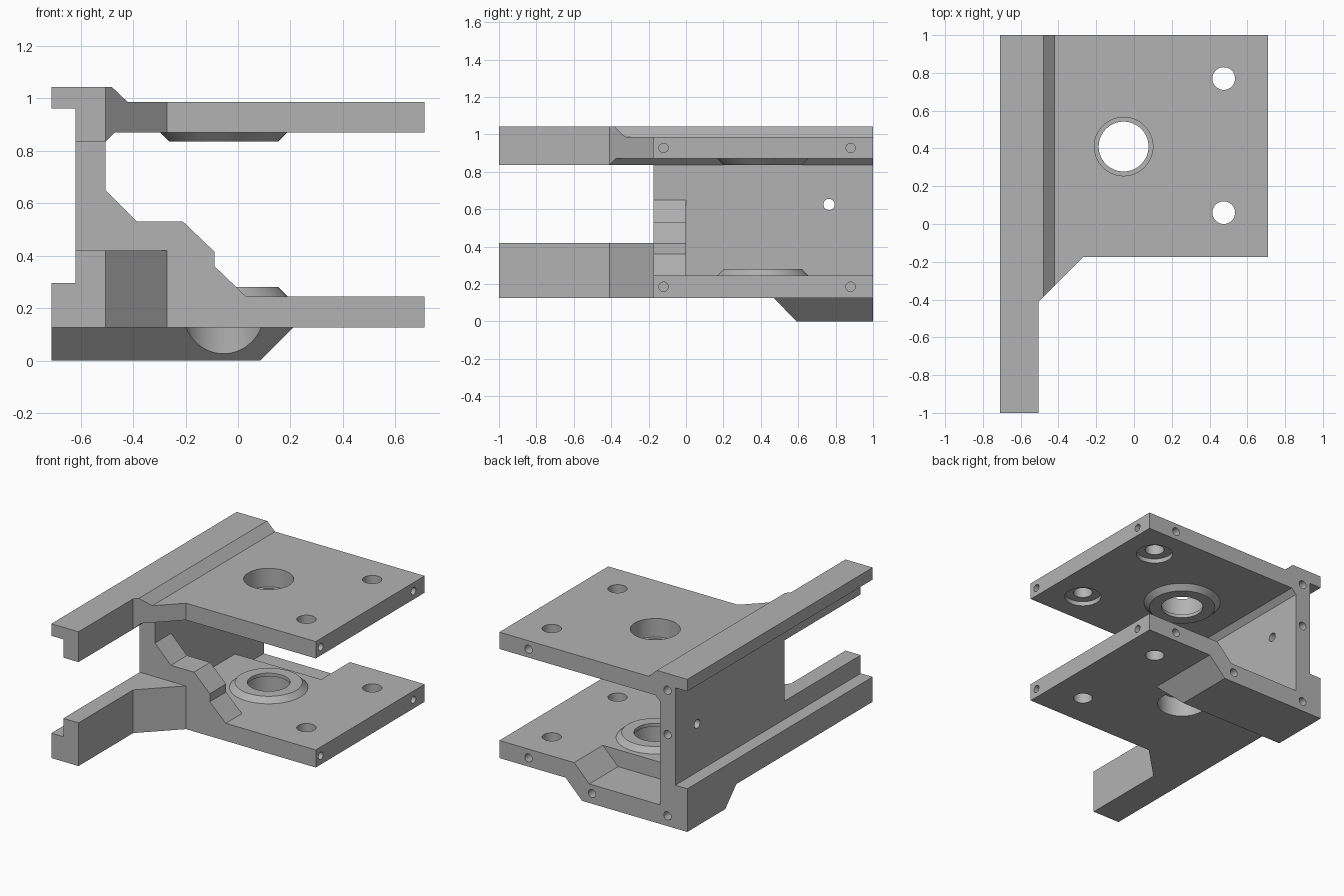
import bpy, bmesh, math
from mathutils import Vector

old = bpy.data.objects.get("Cube")
if old:
    bpy.data.objects.remove(old, do_unlink=True)

grey = bpy.data.materials.new("plain grey")
grey.use_nodes = True
GREY = (0.45, 0.45, 0.45, 1)
grey.diffuse_color = GREY
grey.node_tree.nodes["Principled BSDF"].inputs["Base Color"].default_value = GREY


def new_object(name, bm):
    bmesh.ops.recalc_face_normals(bm, faces=bm.faces)
    mesh = bpy.data.meshes.new(name)
    bm.to_mesh(mesh)
    bm.free()
    mesh.materials.append(grey)
    obj = bpy.data.objects.new(name, mesh)
    bpy.context.scene.collection.objects.link(obj)
    return obj


def prism(name, points, axis, lo, hi):
    """Extrude a profile, given in the two other axes, from lo to hi."""
    bm = bmesh.new()

    def place(a, b, c):
        return (a, c, b) if axis == "y" else (a, b, c)
    ring = [bm.verts.new(place(a, b, lo)) for a, b in points]
    face = bm.faces.new(ring)
    out = bmesh.ops.extrude_face_region(bm, geom=[face])
    shift = Vector(place(0, 0, hi - lo))
    verts = [g for g in out["geom"] if isinstance(g, bmesh.types.BMVert)]
    bmesh.ops.translate(bm, verts=verts, vec=shift)
    return new_object(name, bm)


def rod(name, start, end, r1, r2=None, sides=48):
    """Cylinder or cone between two points."""
    start, end = Vector(start), Vector(end)
    bm = bmesh.new()
    bmesh.ops.create_cone(bm, cap_ends=True, segments=sides, radius1=r1,
                          radius2=r1 if r2 is None else r2, depth=(end - start).length)
    turn = (end - start).to_track_quat("Z", "Y").to_matrix()
    bmesh.ops.rotate(bm, verts=bm.verts, matrix=turn)
    bmesh.ops.translate(bm, verts=bm.verts, vec=(start + end) / 2)
    return new_object(name, bm)


def combine(body, tool, operation):
    mod = body.modifiers.new("boolean", "BOOLEAN")
    mod.object, mod.operation, mod.solver = tool, operation, "EXACT"
    bpy.context.view_layer.objects.active = body
    bpy.ops.object.modifier_apply(modifier=mod.name)
    bpy.data.objects.remove(tool, do_unlink=True)


W, OUT, IN = 0.71, -0.62, -0.505      # half width, web outer and inner face
FRONT, RAIL = -0.175, -0.41           # plate front edge, gusset start
CX, CY = -0.055, 0.41                 # bearing centre

# Upper plate with its rail, trimmed in plan
body = prism("bracket", [(-W, 0.96), (OUT, 0.96), (OUT, 0.835), (IN, 0.835), (-0.47, 0.87),
                         (W, 0.87), (W, 0.985), (-0.42, 0.985), (-0.48, 1.042), (-W, 1.042)],
             "y", -1, 1)
plan_cut = [(IN, -1.1), (1, -1.1), (1, FRONT), (-0.27, FRONT), (IN, RAIL)]
combine(body, prism("plan_cutter", plan_cut, "z", 0.7, 1.2), "DIFFERENCE")

# Lower plate, rail, web, gusset and stepped rib
lower = prism("lower_rail", [(-W, 0.125), (IN, 0.125), (IN, 0.42), (OUT, 0.42),
                             (OUT, 0.295), (-W, 0.295)], "y", -1, 1)
web = prism("web", [(OUT, 0.125), (IN, 0.125), (IN, 0.835), (OUT, 0.835)], "y", FRONT, 1)
plate = prism("lower_plate", [(OUT, 0.125), (W, 0.125), (W, 0.245), (OUT, 0.245)], "y", FRONT, 1)
gusset = prism("gusset", [(IN - 0.05, RAIL), (IN, RAIL), (-0.27, FRONT), (-0.27, 0),
                          (IN - 0.05, 0)], "z", 0.125, 0.42)
rib = prism("stepped_rib", [(IN - 0.05, 0.2), (0.075, 0.2), (0.03, 0.245), (-0.09, 0.36),
                            (-0.09, 0.415), (-0.21, 0.53), (-0.385, 0.53), (IN, 0.65),
                            (IN - 0.05, 0.65)], "y", FRONT, 0)

# Underside block with two sloping sides
bm = bmesh.new()
for z, x_max, y_min in ((0, 0.085, 0.59), (0.125, 0.21, 0.47), (0.14, 0.21, 0.47)):
    for x in (-W, x_max):
        for y in (y_min, 1):
            bm.verts.new((x, y, z))
bmesh.ops.convex_hull(bm, input=bm.verts)
block = new_object("underside_block", bm)

# Conical bearing bosses
low_boss = rod("lower_boss", (CX, CY, 0.235), (CX, CY, 0.28), 0.253, 0.208, 64)
top_boss = rod("upper_boss", (CX, CY, 0.88), (CX, CY, 0.835), 0.253, 0.208, 64)

for part in (lower, plate, web, gusset, rib, block, low_boss, top_boss):
    combine(body, part, "UNION")

# Rear pocket in the lower plate
cutters = [prism("pocket", [(IN, 0.13), (0.03, 0.13), (0.165, 0.265), (IN, 0.265)],
                 "y", 0.69, 1.1)]

# Bearing seats and lips
cutters += [rod("bearing_bore", (CX, CY, -0.1), (CX, CY, 1.2), 0.132, sides=64),
            rod("lower_seat", (CX, CY, -0.1), (CX, CY, 0.257), 0.155, sides=64),
            rod("upper_seat", (CX, CY, 0.858), (CX, CY, 1.2), 0.155, sides=64)]

# Vertical bolt holes, counterbored under the upper plate
for y in (0.06, 0.77):
    cutters.append(rod("bolt_hole", (0.475, y, -0.1), (0.475, y, 1.2), 0.06))
    cutters.append(rod("counterbore", (0.475, y, 0.8), (0.475, y, 0.9), 0.115))

# Pin holes in the side and rear faces, and the hole through the web
for z in (0.185, 0.927):
    for y in (-0.12, 0.88):
        cutters.append(rod("side_pin_hole", (0.55, y, z), (0.8, y, z), 0.025, sides=24))
for x, z in ((0.49, 0.185), (0.49, 0.927), (-0.56, 0.927), (-0.56, 0.625),
             (-0.56, 0.07), (0.01, 0.07)):
    cutters.append(rod("rear_pin_hole", (x, 0.84, z), (x, 1.1, z), 0.028, sides=24))
cutters.append(rod("web_hole", (-0.8, 0.765, 0.625), (-0.4, 0.765, 0.625), 0.03, sides=24))

for cutter in cutters:
    combine(body, cutter, "DIFFERENCE")

# Crisp edges, smooth bores
bpy.ops.object.select_all(action="DESELECT")
body.select_set(True)
bpy.context.view_layer.objects.active = body
bpy.ops.object.shade_smooth_by_angle(angle=math.radians(30))
